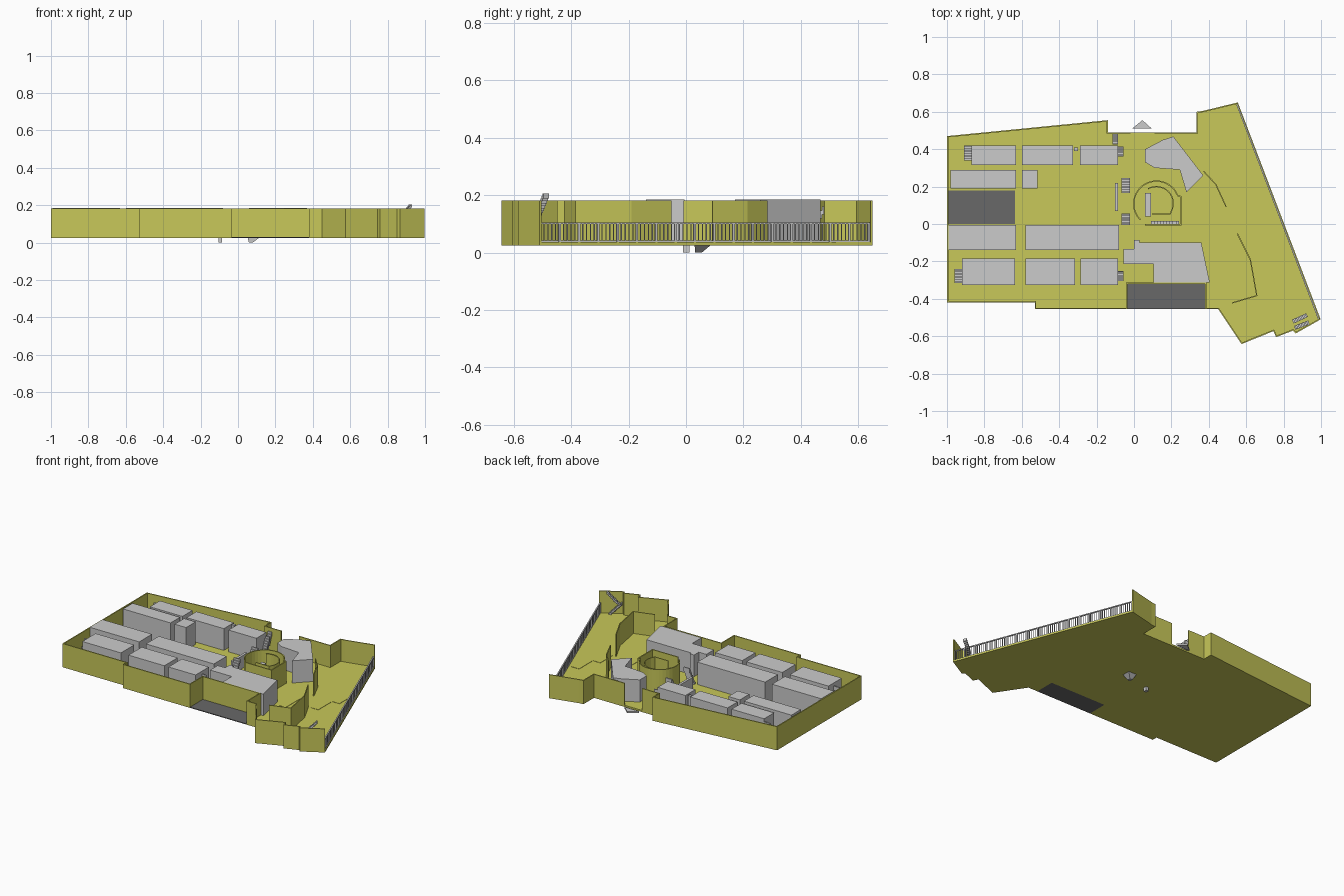
import bpy, bmesh, math
from mathutils import Vector

if "Cube" in bpy.data.objects:
    bpy.data.objects.remove(bpy.data.objects["Cube"])

Z0, ZF, ZT = 0.025, 0.036, 0.182   # slab underside, floor, wall top


def material(name, rgb):
    m = bpy.data.materials.new(name)
    m.diffuse_color = (*rgb, 1)
    m.use_nodes = True
    m.node_tree.nodes["Principled BSDF"].inputs["Base Color"].default_value = m.diffuse_color
    return m


YELLOW = material("ochre", (0.58, 0.58, 0.10))
DARK = material("dark_grey", (0.14, 0.14, 0.14))


def finish(bm, name, mat=None):
    bmesh.ops.recalc_face_normals(bm, faces=bm.faces)
    me = bpy.data.meshes.new(name)
    bm.to_mesh(me)
    bm.free()
    ob = bpy.data.objects.new(name, me)
    bpy.context.collection.objects.link(ob)
    if mat:
        me.materials.append(mat)
    return ob


def add_prism(bm, pts, z0, z1):
    face = bm.faces.new([bm.verts.new((x, y, z0)) for x, y in pts])
    top = bmesh.ops.extrude_face_region(bm, geom=[face])["geom"]
    bmesh.ops.translate(bm, vec=(0, 0, z1 - z0),
                        verts=[v for v in top if isinstance(v, bmesh.types.BMVert)])
    if face.is_valid is False or len(bm.faces) == 0:
        return
    if not any(f for f in bm.faces if f is face):
        bm.faces.new(face.verts)


def prism(name, pts, z0, z1, mat=None):
    bm = bmesh.new()
    add_prism(bm, pts, z0, z1)
    return finish(bm, name, mat)


def rect(x0, x1, y0, y1):
    return [(x0, y0), (x1, y0), (x1, y1), (x0, y1)]


def ribbon(pts, t):
    """Closed outline of a path thickened by t to its left, with mitred corners."""
    p = [Vector(q) for q in pts]
    dirs = [(b - a).normalized() for a, b in zip(p, p[1:])]
    left = []
    for i, q in enumerate(p):
        n0 = Vector((-dirs[max(i - 1, 0)].y, dirs[max(i - 1, 0)].x))
        n1 = Vector((-dirs[min(i, len(dirs) - 1)].y, dirs[min(i, len(dirs) - 1)].x))
        m = (n0 + n1).normalized()
        left.append(q + m * (t / max(m.dot(n1), 0.4)))
    return [tuple(q) for q in p] + [tuple(q) for q in reversed(left)]


def arc(cx, cy, r, a0, a1, n):
    return [(cx + r * math.cos(math.radians(a0 + (a1 - a0) * i / n)),
             cy + r * math.sin(math.radians(a0 + (a1 - a0) * i / n))) for i in range(n + 1)]


def stair(name, start, end, width, z0, z1, steps=9):
    """Open flight of treads climbing from start to end."""
    a, b = Vector(start), Vector(end)
    d = (b - a) / steps
    n = Vector((-d.y, d.x)).normalized() * width / 2
    rise = (z1 - z0) / steps
    bm = bmesh.new()
    for i in range(steps):
        p, q, z = a + d * i, a + d * (i + 1), z0 + rise * (i + 1)
        add_prism(bm, [p - n, q - n, q + n, p + n], max(z - 2 * rise, z0), z)
    return finish(bm, name)


# outer wall paths, counter-clockwise so the thickness goes inward
path_south_west = [(-0.02, 0.49), (-0.14, 0.49), (-0.14, 0.555), (-1, 0.47), (-1, -0.42),
                   (-0.53, -0.42), (-0.53, -0.455), (-0.035, -0.455), (-0.035, -0.32),
                   (0.38, -0.32), (0.38, -0.455), (0.45, -0.455), (0.575, -0.642),
                   (0.745, -0.573), (0.76, -0.605), (0.85, -0.57), (0.865, -0.585), (0.998, -0.51)]
path_north_east = [(0.555, 0.65), (0.37, 0.605), (0.335, 0.60), (0.335, 0.49), (0.11, 0.49)]

prism("floor_slab", path_south_west + path_north_east, Z0, ZF, YELLOW)
for nm, path in (("outer_wall", path_south_west), ("outer_wall_north_east", path_north_east)):
    prism(nm, ribbon(path, 0.007), Z0, ZT, YELLOW)

# dark sunken courtyards and entrance step
prism("front_courtyard", rect(-0.035, 0.38, -0.455, -0.32), Z0, 0.03, DARK)
prism("west_courtyard", rect(-0.993, -0.635, 0.0, 0.18), ZF, 0.039, DARK)
prism("entrance_step", [(-0.01, 0.51), (0.095, 0.51), (0.045, 0.555)], Z0, ZF)

# rows of room blocks
rows = [(-0.325, -0.185, [(-0.92, -0.635), (-0.58, -0.315), (-0.285, -0.085)], 0.181),
        (-0.14, -0.005, [(-0.993, -0.63), (-0.58, -0.08)], 0.185),
        (0.19, 0.29, [(-0.98, -0.63), (-0.6, -0.515)], 0.185),
        (0.315, 0.42, [(-0.87, -0.63), (-0.6, -0.325), (-0.29, -0.085)], 0.181)]
for y0, y1, spans, top in rows:
    for x0, x1 in spans:
        prism("room_block", rect(x0, x1, y0, y1), ZF, top)
prism("service_box", rect(-0.32, -0.3, 0.39, 0.408), ZF, 0.18)

# angular core buildings north and south of the rotunda
prism("north_core", [(0.06, 0.33), (0.11, 0.30), (0.245, 0.29), (0.28, 0.17), (0.37, 0.26),
                     (0.21, 0.468), (0.155, 0.45), (0.06, 0.40)], ZF, 0.184)
prism("south_core", [(-0.055, -0.215), (0.105, -0.215), (0.105, -0.312), (0.405, -0.312),
                     (0.36, -0.10), (0.03, -0.10), (0.03, -0.085), (0.0, -0.085),
                     (0.0, -0.135), (-0.055, -0.135)], ZF, 0.18)

# rotunda: outer and inner curved walls with straight returns
outer = [(0.06, -0.008), (0.253, -0.008), (0.253, 0.15)] + arc(0.12, 0.108, 0.125, 22, 225, 20)
prism("rotunda_outer_wall", ribbon(outer, 0.007), ZF, ZT, YELLOW)
inner = [(0.095, 0.05), (0.195, 0.05)] + arc(0.12, 0.11, 0.093, -30, 120, 14)
prism("rotunda_inner_wall", ribbon(inner, 0.006), ZF, 0.17, YELLOW)
prism("lift_shaft", rect(0.06, 0.092, 0.04, 0.165), ZF, 0.12)
stair("rotunda_stair", (0.09, 0.008), (0.24, 0.008), 0.018, ZF, 0.12)
prism("glass_screen", rect(-0.102, -0.086, 0.07, 0.22), ZF, 0.12)

# free-standing bent screen walls
prism("north_screen_wall", ribbon([(0.37, 0.28), (0.435, 0.21), (0.49, 0.09)], 0.006), ZF, ZT, YELLOW)
prism("south_screen_wall", ribbon([(0.555, -0.05), (0.625, -0.19), (0.66, -0.385),
                                   (0.525, -0.425)], -0.006), ZF, ZT, YELLOW)

# thin floor pads
for r in ((0.4, 0.45, -0.14, 0.065), (0.575, 0.63, -0.055, 0.08),
          (0.63, 0.685, 0.09, 0.225), (-0.045, -0.005, 0.315, 0.42)):
    prism("floor_pad", rect(*r), ZF, ZF + 0.002, YELLOW)

# small stairs (x, y0, y1, width)
for x, y0, y1, w in ((-0.89, 0.34, 0.42, 0.04), (-0.1, 0.425, 0.48, 0.03),
                     (-0.072, 0.36, 0.415, 0.034), (-0.043, 0.165, 0.245, 0.045),
                     (-0.043, -0.005, 0.055, 0.045), (-0.072, -0.305, -0.25, 0.03),
                     (-0.94, -0.315, -0.24, 0.04)):
    stair("stair", (x, y0), (x, y1), w, ZF, 0.16)

# two-flight corner stair rising above the walls
stair("corner_stair_lower", (0.935, -0.526), (0.859, -0.555), 0.022, ZF, 0.12, 10)
stair("corner_stair_upper", (0.849, -0.522), (0.925, -0.487), 0.022, 0.12, 0.205, 10)

# east balustrade
a, b = Vector((0.552, 0.636)), Vector((0.988, -0.508))
d = (b - a).normalized()
n = Vector((-d.y, d.x))
bm = bmesh.new()


def bar(p, half_len, half_w, z0, z1):
    u, v = d * half_len, n * half_w
    add_prism(bm, [p - u - v, p + u - v, p + u + v, p - u + v], z0, z1)


mid, length = (a + b) / 2, (b - a).length
bar(mid, length / 2, 0.004, 0.099, 0.105)
bar(mid, length / 2, 0.003, 0.036, 0.042)
for i in range(18):
    bar(a.lerp(b, i / 17), 0.004, 0.004, ZF, 0.105)
for i in range(17 * 5):
    if i % 5:
        bar(a.lerp(b, i / 85), 0.0016, 0.0016, ZF, 0.1)
finish(bm, "balustrade")

# stair pits hanging below the slab
prism("lower_post", rect(-0.105, -0.085, -0.01, 0.013), 0.0, Z0)
bm = bmesh.new()
low = [bm.verts.new((x, y, 0)) for x, y in rect(0.058, 0.078, 0.032, 0.055)]
high = [bm.verts.new((x, y, Z0)) for x, y in rect(0.052, 0.112, 0.03, 0.085)]
bm.faces.new(low)
bm.faces.new(high)
for i in range(4):
    j = (i + 1) % 4
    bm.faces.new((low[i], low[j], high[j], high[i]))
finish(bm, "lower_wedge")
